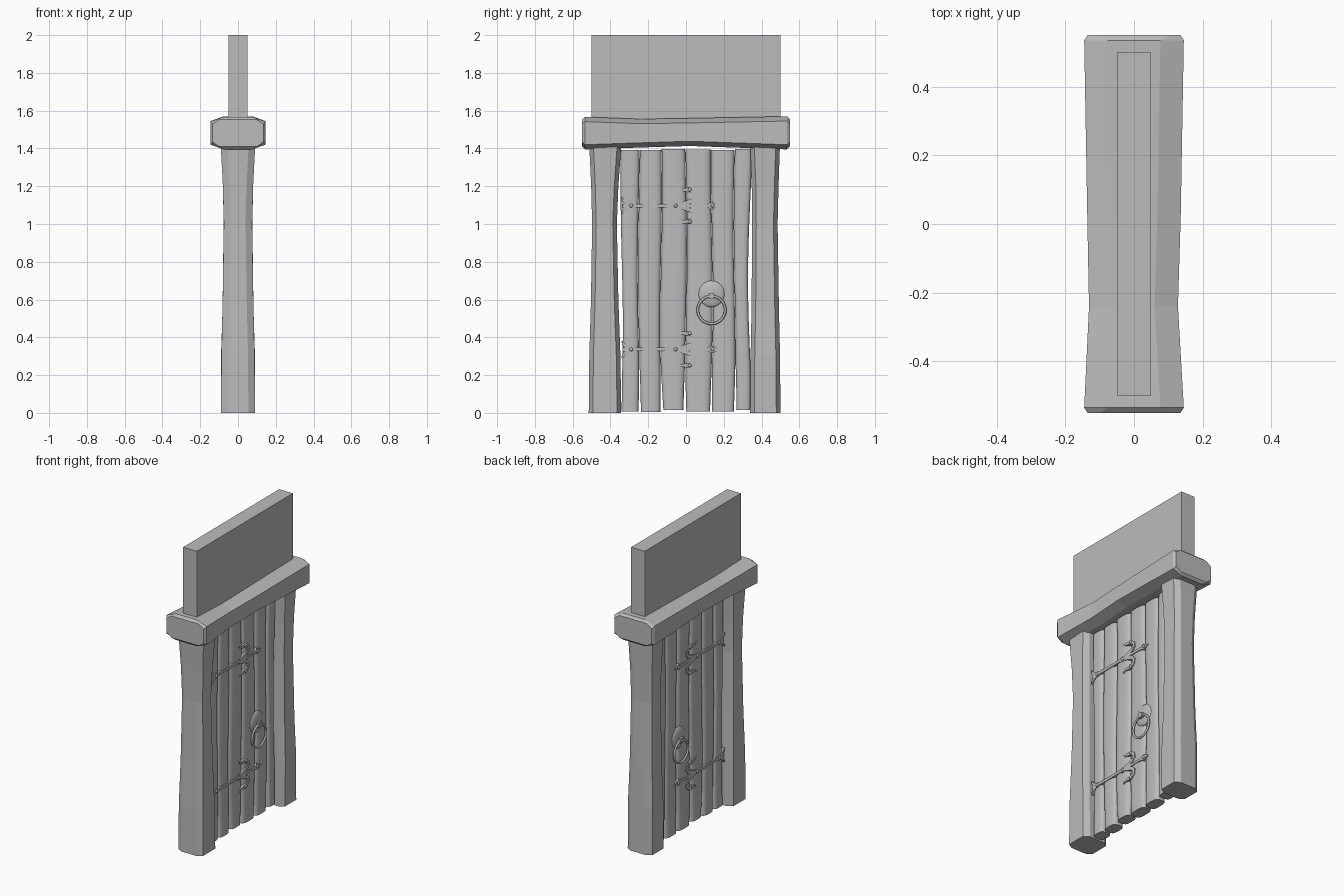
import bpy, bmesh, math, random
from mathutils import Vector, Matrix

if "Cube" in bpy.data.objects:
    bpy.data.objects.remove(bpy.data.objects["Cube"])

random.seed(4)
grey = bpy.data.materials.new("plain_grey")
grey.diffuse_color = (0.5, 0.5, 0.5, 1)
grey.use_nodes = True
grey.node_tree.nodes["Principled BSDF"].inputs["Base Color"].default_value = grey.diffuse_color


def finish(bm, name, smooth=None):
    bmesh.ops.recalc_face_normals(bm, faces=bm.faces)
    me = bpy.data.meshes.new(name)
    bm.to_mesh(me)
    bm.free()
    me.materials.append(grey)
    if smooth:
        for p in me.polygons:
            p.use_smooth = True
        me.set_sharp_from_angle(angle=math.radians(smooth))
    ob = bpy.data.objects.new(name, me)
    bpy.context.collection.objects.link(ob)
    return ob


def loft(name, rings, smooth=None):
    bm = bmesh.new()
    vs = [[bm.verts.new(p) for p in r] for r in rings]
    n = len(rings[0])
    for a, b in zip(vs, vs[1:]):
        for i in range(n):
            j = (i + 1) % n
            bm.faces.new((a[i], a[j], b[j], b[i]))
    bm.faces.new(vs[0])
    bm.faces.new(vs[-1])
    return finish(bm, name, smooth)


def octagon(u0, u1, v0, v1, cu, cv):
    return [(u0 + cu, v0), (u1 - cu, v0), (u1, v0 + cv), (u1, v1 - cv),
            (u1 - cu, v1), (u0 + cu, v1), (u0, v1 - cv), (u0, v0 + cv)]


def box(name, centre, size):
    bm = bmesh.new()
    bmesh.ops.create_cube(bm, size=1, matrix=Matrix.Translation(centre) @ Matrix.Diagonal((*size, 1)))
    return finish(bm, name)


def dome(name, centre, radii, seg=16):
    bm = bmesh.new()
    bmesh.ops.create_uvsphere(bm, u_segments=seg, v_segments=seg // 2, radius=1,
                              matrix=Matrix.Translation(centre) @ Matrix.Diagonal((*radii, 1)))
    return finish(bm, name, 60)


# wall panel above the beam
box("upper_wall", (0, 0, 1.765), (0.1, 1.0, 0.47))

# lintel beam, lofted along y: (y, x0, x1, z0, z1)
beam = [(-0.55, -0.135, 0.135, 1.41, 1.553), (-0.535, -0.145, 0.145, 1.395, 1.567),
        (-0.24, -0.131, 0.128, 1.405, 1.556), (0.02, -0.136, 0.136, 1.413, 1.56),
        (0.535, -0.145, 0.145, 1.395, 1.57), (0.55, -0.135, 0.135, 1.41, 1.556)]
loft("lintel_beam", [[(x, y, z) for x, z in octagon(x0, x1, z0, z1,
     0.035 if abs(y) > 0.54 else 0.068, 0.025)] for y, x0, x1, z0, z1 in beam])

# side posts, lofted along z: (z, half depth, y0, y1)
posts = {"left_post": [(0, 0.09, -0.515, -0.343), (0.3, 0.088, -0.512, -0.347),
                       (0.6, 0.081, -0.503, -0.358), (1.0, 0.075, -0.497, -0.366),
                       (1.2, 0.08, -0.502, -0.358), (1.41, 0.091, -0.512, -0.343)],
         "right_post": [(0, 0.09, 0.34, 0.5), (0.3, 0.09, 0.342, 0.498),
                        (0.55, 0.082, 0.347, 0.492), (1.0, 0.076, 0.35, 0.485),
                        (1.2, 0.08, 0.348, 0.49), (1.41, 0.091, 0.34, 0.497)]}
for name, levels in posts.items():
    loft(name, [[(x, y, z) for x, y in octagon(-h, h, y0, y1, 0.035, 0.022)]
                for z, h, y0, y1 in levels])

# door planks with rounded edges and wavy sides
seams = [-0.348, -0.25, -0.132, 0.0, 0.137, 0.257, 0.347]


def seam(i, z):
    edge = {0: 0.01, 6: -0.013}.get(i, 0) * math.sin(math.pi * z / 1.4)
    return seams[i] + edge + 0.005 * math.sin(4.5 * z + i * 1.3)


def plank_section(y0, y1, z):
    c, h = (y0 + y1) / 2, (y1 - y0) / 2
    pts = []
    for k in range(24):
        t = 2 * math.pi * (k + 0.5) / 24
        s, q = math.sin(t), math.cos(t)
        pts.append((0.039 * math.copysign(abs(s) ** 0.55, s),
                    c + h * math.copysign(abs(q) ** 0.6, q), z))
    return pts


for i in range(6):
    bottom, top = random.uniform(0.004, 0.016), random.uniform(1.39, 1.4)
    split = random.uniform(0.002, 0.012)
    rings = []
    for k in range(21):
        z = bottom + (top - bottom) * k / 20
        g = 0.0005 + split * max(0, 1 - z / 0.25)
        rings.append(plank_section(seam(i, z) + g, seam(i + 1, z) - g, z))
    loft("door_plank_%d" % (i + 1), rings, 50)


# flat iron strip along a (y, z, half width) path
def strip(name, side, path, z0, flip=1):
    rings = []
    for i, (y, z, w) in enumerate(path):
        a, b = path[max(i - 1, 0)], path[min(i + 1, len(path) - 1)]
        t = Vector((b[0] - a[0], b[1] - a[1])).normalized()
        n = Vector((-t.y, t.x)) * w
        p, q = (y + n.x, z + n.y), (y - n.x, z - n.y)
        rings.append([(side * x, s[0], z0 + flip * s[1])
                      for x, s in ((0.028, p), (0.044, p), (0.044, q), (0.028, q))])
    loft(name, rings)


bar = [(-0.335, 0, 0.009), (-0.31, 0, 0.014), (-0.29, 0, 0.017), (-0.27, 0, 0.009),
       (-0.08, 0, 0.009), (-0.055, 0, 0.018), (-0.03, 0, 0.01), (0.07, 0, 0.008),
       (0.115, 0, 0.009), (0.135, 0, 0.02), (0.155, 0, 0.012), (0.18, 0, 0.001)]
fork = [(-0.295, 0.004, 0.008), (-0.315, 0.014, 0.009), (-0.333, 0.03, 0.007), (-0.34, 0.045, 0.002)]
curl = [(-0.04, 0.004, 0.009), (-0.005, 0.014, 0.011), (0.03, 0.026, 0.011), (0.05, 0.045, 0.01),
        (0.046, 0.068, 0.01), (0.02, 0.084, 0.013), (-0.01, 0.085, 0.009),
        (-0.035, 0.088, 0.006), (-0.05, 0.1, 0.001)]
nails = [(-0.29, 0), (-0.055, 0), (0.14, 0), (0.02, 0.085), (0.02, -0.085)]

# ironwork on both faces of the door
for side, face in ((1, "near"), (-1, "far")):
    for z0, level in ((1.097, "upper"), (0.336, "lower")):
        tag = "%s_%s_hinge" % (face, level)
        strip(tag + "_bar", side, bar, z0)
        for flip in (1, -1):
            strip(tag + "_fork", side, fork, z0, flip)
            strip(tag + "_curl", side, curl, z0, flip)
        for y, dz in nails:
            dome(tag + "_nail", (side * 0.044, y, z0 + dz), (0.008, 0.01, 0.01), 10)
    # handle: round boss, staple and hanging ring
    dome(face + "_handle_boss", (side * 0.035, 0.135, 0.63), (0.018, 0.07, 0.07), 32)
    box(face + "_handle_staple", (side * 0.055, 0.135, 0.62), (0.025, 0.028, 0.032))
    bpy.ops.mesh.primitive_torus_add(major_radius=0.073, minor_radius=0.007, major_segments=36,
                                     minor_segments=8, location=(side * 0.059, 0.135, 0.545),
                                     rotation=(0, math.pi / 2, 0))
    ring = bpy.context.object
    ring.name = face + "_handle_ring"
    ring.data.materials.append(grey)
    bpy.ops.object.shade_smooth()
